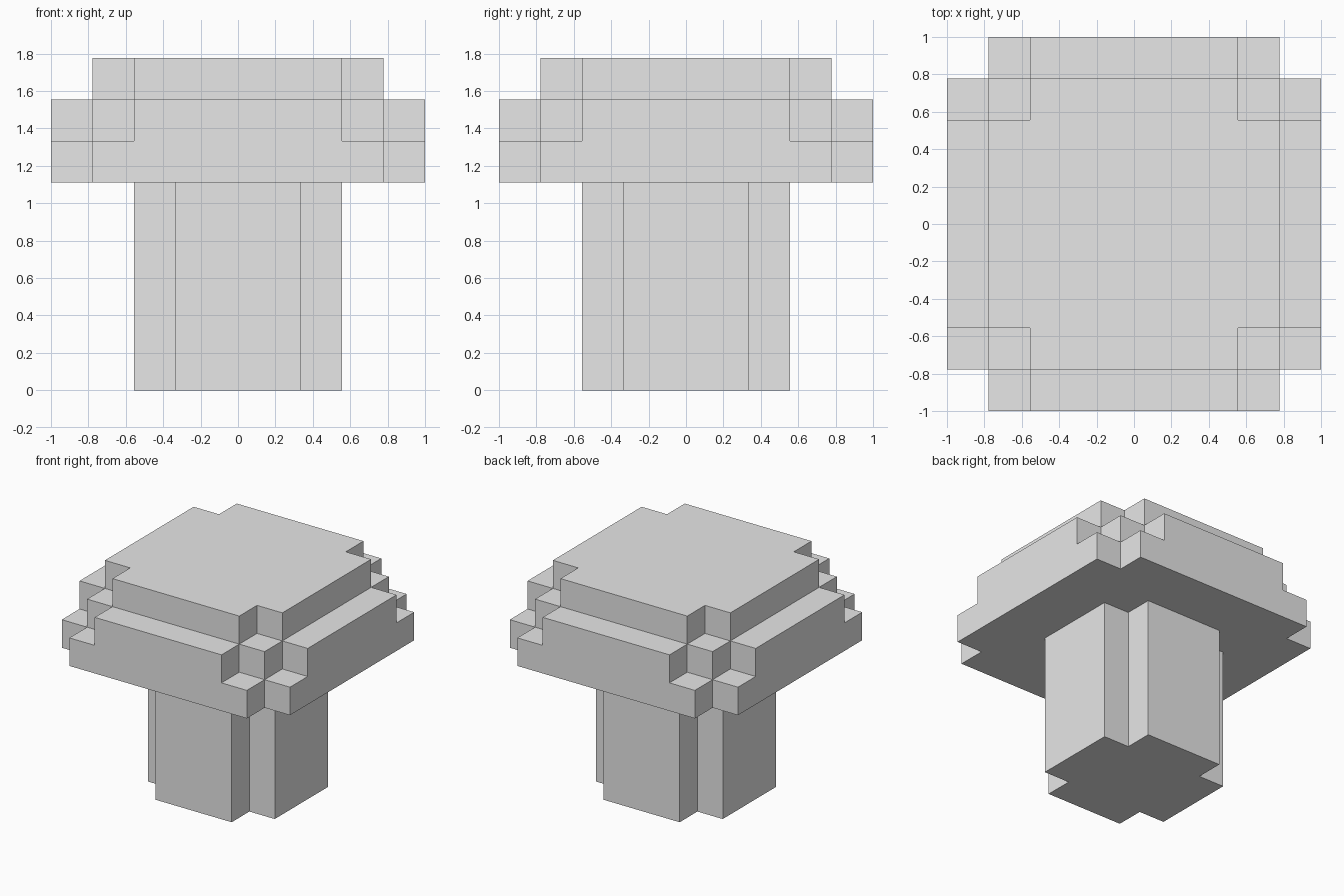
import bpy
import bmesh

# Remove the default object
cube = bpy.data.objects.get("Cube")
if cube:
    bpy.data.objects.remove(cube, do_unlink=True)

UNIT = 2 / 9  # edge length of one block

# The single material
grey = bpy.data.materials.new("light grey")
grey.use_nodes = True
colour = (0.8, 0.8, 0.8, 1)
grey.diffuse_color = colour
grey.node_tree.nodes["Principled BSDF"].inputs["Base Color"].default_value = colour


def stepped_slab(name, corner, bottom, top):
    """Turn one stepped corner around z four times and extrude the outline."""
    outline = []
    for _ in range(4):
        outline += corner
        corner = [(-y, x) for x, y in corner]
    bm = bmesh.new()
    base = bm.faces.new([bm.verts.new((x * UNIT, y * UNIT, bottom * UNIT))
                         for x, y in outline])
    extruded = bmesh.ops.extrude_face_region(bm, geom=[base], use_keep_orig=True)
    raised = [g for g in extruded["geom"] if isinstance(g, bmesh.types.BMVert)]
    bmesh.ops.translate(bm, verts=raised, vec=(0, 0, (top - bottom) * UNIT))
    bmesh.ops.recalc_face_normals(bm, faces=bm.faces)
    mesh = bpy.data.meshes.new(name)
    bm.to_mesh(mesh)
    bm.free()
    mesh.materials.append(grey)
    obj = bpy.data.objects.new(name, mesh)
    bpy.context.collection.objects.link(obj)
    return obj


def notch(inner):
    """A corner with one square block missing."""
    outer = inner + 1
    return [(outer, inner), (inner, inner), (inner, outer)]


# Stem
stepped_slab("stem", notch(1.5), 0, 5)

# Cap, in three layers from the brim up
stepped_slab("cap_brim", notch(3.5), 5, 6)
stepped_slab("cap_middle",
             [(4.5, 2.5), (3.5, 2.5), (3.5, 3.5), (2.5, 3.5), (2.5, 4.5)], 6, 7)
stepped_slab("cap_top", notch(2.5), 7, 8)
